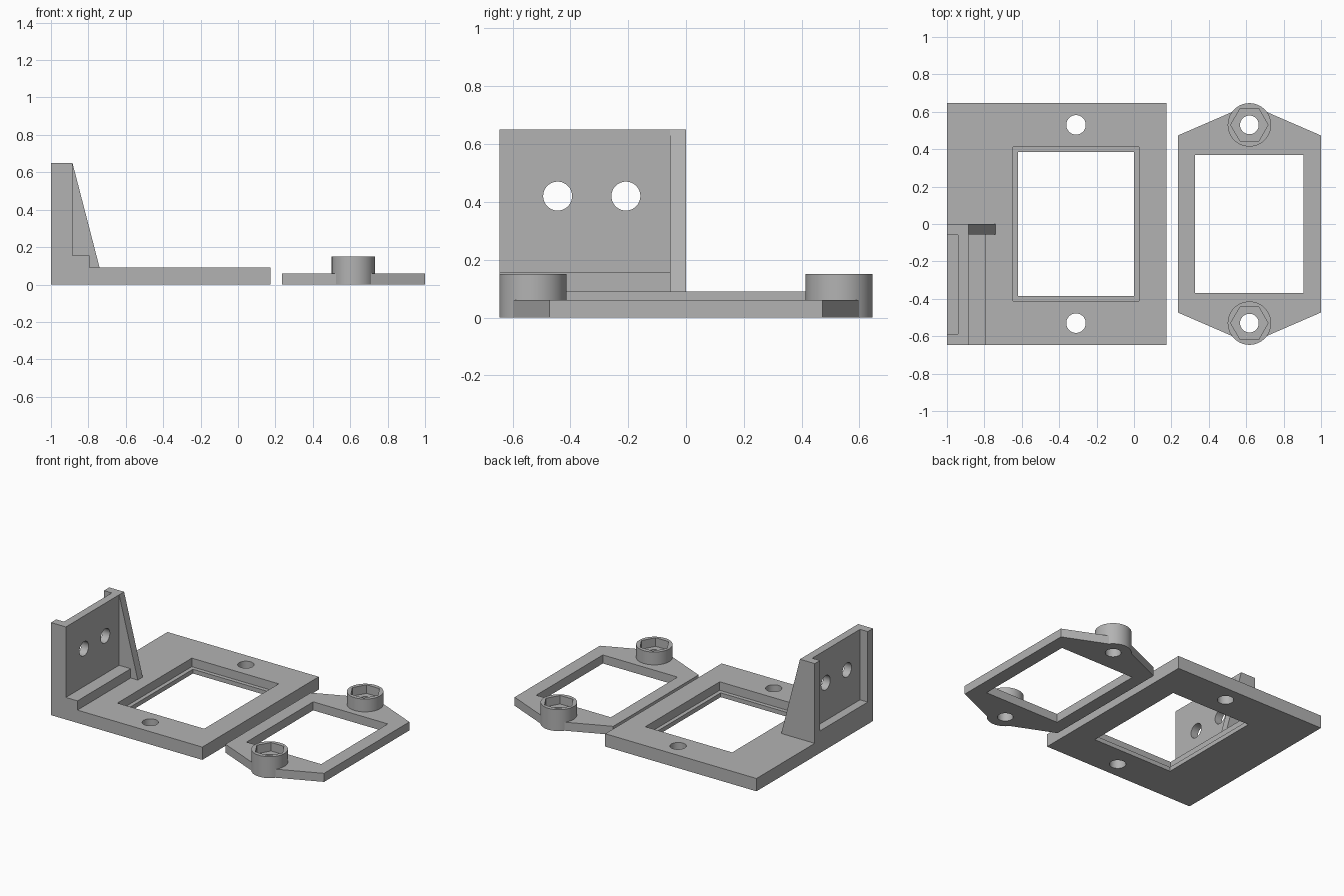
import bpy
import bmesh
import math
from mathutils import Vector

cube = bpy.data.objects.get("Cube")
if cube:
    bpy.data.objects.remove(cube, do_unlink=True)

grey = bpy.data.materials.new("grey_plastic")
grey.use_nodes = True
colour = (0.45, 0.45, 0.45, 1)
grey.diffuse_color = colour
grey.node_tree.nodes["Principled BSDF"].inputs["Base Color"].default_value = colour


def prism(name, outline, direction):
    """Extrude a flat 3D outline along a direction into a solid."""
    bm = bmesh.new()
    face = bm.faces.new([bm.verts.new(p) for p in outline])
    moved = bmesh.ops.extrude_face_region(bm, geom=[face])["geom"]
    verts = [v for v in moved if isinstance(v, bmesh.types.BMVert)]
    bmesh.ops.translate(bm, verts=verts, vec=Vector(direction))
    bmesh.ops.recalc_face_normals(bm, faces=bm.faces)
    mesh = bpy.data.meshes.new(name)
    bm.to_mesh(mesh)
    bm.free()
    mesh.materials.append(grey)
    obj = bpy.data.objects.new(name, mesh)
    bpy.context.collection.objects.link(obj)
    return obj


def box(name, x0, x1, y0, y1, z0, z1):
    base = [(x0, y0, z0), (x1, y0, z0), (x1, y1, z0), (x0, y1, z0)]
    return prism(name, base, (0, 0, z1 - z0))


def rod(name, start, radius, length, axis="z", sides=64):
    """Round or many-sided rod along z or x."""
    s = Vector(start)
    ring = []
    for i in range(sides):
        a = math.tau * i / sides
        u, v = radius * math.cos(a), radius * math.sin(a)
        ring.append(s + (Vector((u, v, 0)) if axis == "z" else Vector((0, u, v))))
    return prism(name, ring, (0, 0, length) if axis == "z" else (length, 0, 0))


def combine(target, tool, operation="DIFFERENCE"):
    """Apply a boolean and discard the tool."""
    tool.hide_render = True
    mod = target.modifiers.new("boolean", "BOOLEAN")
    mod.operation = operation
    mod.solver = "EXACT"
    mod.object = tool
    bpy.context.view_layer.objects.active = target
    bpy.ops.object.modifier_apply(modifier=mod.name)
    bpy.data.objects.remove(tool, do_unlink=True)


HALF = 0.646      # half depth of both parts
SCREW_Y = 0.53    # screw positions in front and behind
TOP = 0.09        # base plate thickness

# Base plate with stepped window and two screw holes
plate = box("base_plate", -1, 0.175, -HALF, HALF, 0, TOP)
combine(plate, box("window", -0.62, 0.0, -0.385, 0.385, -0.1, 0.2))
combine(plate, box("window_step", -0.648, 0.027, -0.413, 0.413, 0.03, 0.2))
for side in (-1, 1):
    combine(plate, rod("hole", (-0.31, side * SCREW_Y, -0.1), 0.052, 0.4))

# Upright wall with a pocket in its outer face and two holes
wall = box("upright_wall", -1, -0.885, -HALF, 0, TOP, 0.65)
combine(wall, box("pocket", -1.1, -0.94, -0.588, -0.058, 0.155, 0.8))
for y in (-0.444, -0.208):
    combine(wall, rod("hole", (-1.1, y, 0.42), 0.05, 0.4, axis="x"))

# Step along the foot of the wall and sloping gusset at its end
step = box("wall_foot", -0.885, -0.795, -HALF, -0.055, TOP, 0.155)
gusset = prism("gusset",
               [(-0.885, -0.055, TOP), (-0.74, -0.055, TOP), (-0.885, -0.055, 0.65)],
               (0, 0.055, 0))

# Clamp frame with pointed ends
MID = 0.617
quarter = [(0.383, 0.473), (0.09, 0.6)]
outline = [(MID + x, y, 0) for x, y in quarter]
outline += [(MID - x, y, 0) for x, y in reversed(quarter)]
outline += [(MID - x, -y, 0) for x, y in quarter]
outline += [(MID + x, -y, 0) for x, y in reversed(quarter)]
frame = prism("clamp_frame", outline, (0, 0, 0.06))
combine(frame, box("window", 0.325, 0.905, -0.37, 0.37, -0.1, 0.2))

# Round bosses with hexagonal nut pockets and through holes
for side in (-1, 1):
    y = side * SCREW_Y
    combine(frame, rod("boss", (MID, y, 0), 0.116, 0.15), "UNION")
    combine(frame, rod("nut_pocket", (MID, y, 0.09), 0.1, 0.2, sides=6))
    combine(frame, rod("hole", (MID, y, -0.1), 0.05, 0.4))

# Smooth the round faces and keep edges crisp
bpy.ops.object.select_all(action="DESELECT")
for part in (plate, wall, step, gusset, frame):
    part.select_set(True)
bpy.context.view_layer.objects.active = plate
bpy.ops.object.shade_smooth_by_angle(angle=math.radians(30))
